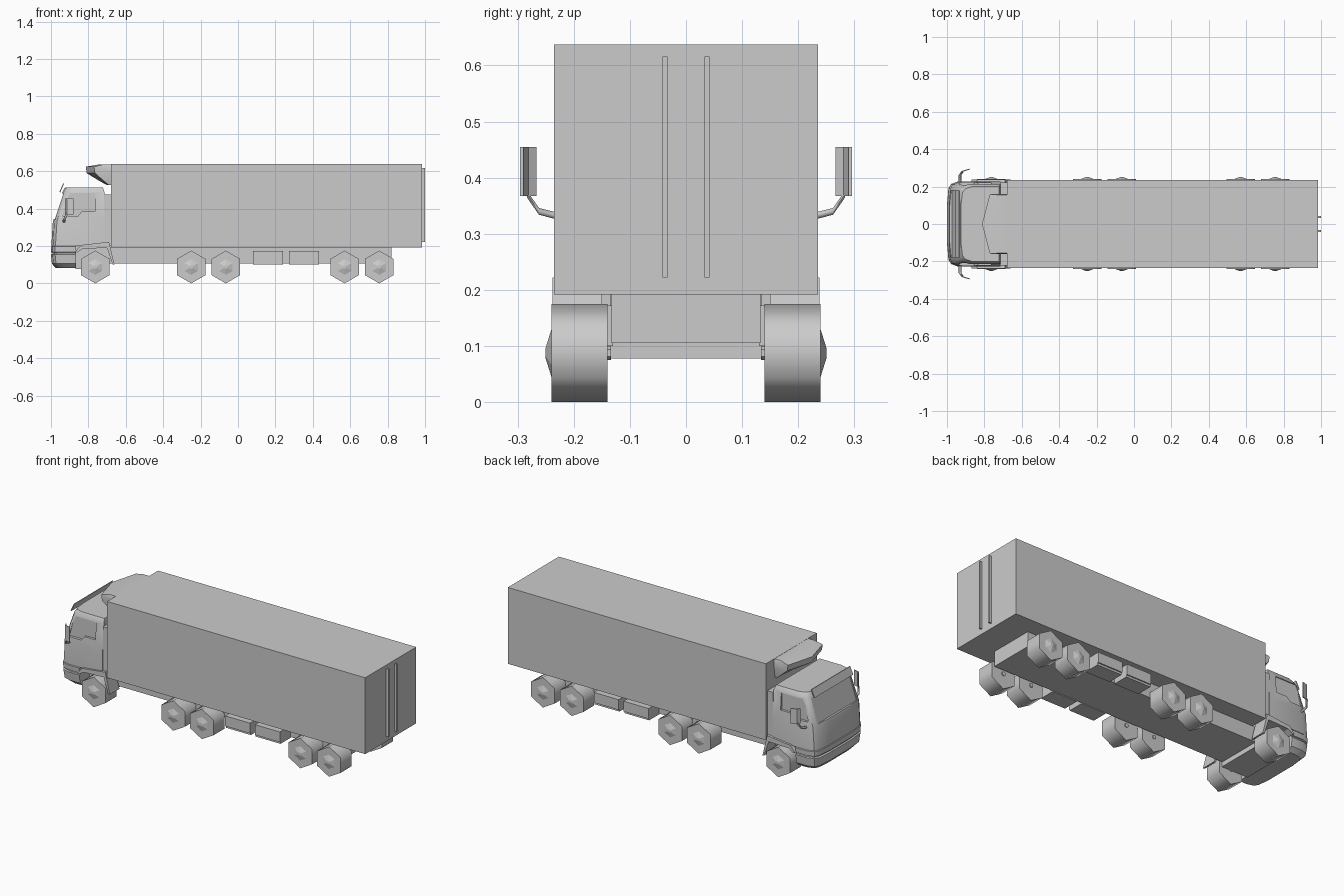
import bpy, bmesh, math
from mathutils import Vector

if "Cube" in bpy.data.objects:
    bpy.data.objects.remove(bpy.data.objects["Cube"])

grey = bpy.data.materials.new("plain grey")
grey.use_nodes = True
GREY = (0.6, 0.6, 0.6, 1)
grey.diffuse_color = GREY
grey.node_tree.nodes["Principled BSDF"].inputs["Base Color"].default_value = GREY


def finish(name, bm, mirror=False, smooth=0):
    bmesh.ops.recalc_face_normals(bm, faces=bm.faces)
    mesh = bpy.data.meshes.new(name)
    bm.to_mesh(mesh)
    bm.free()
    mesh.materials.append(grey)
    ob = bpy.data.objects.new(name, mesh)
    bpy.context.collection.objects.link(ob)
    if mirror:
        m = ob.modifiers.new("mirror", 'MIRROR')
        m.use_axis = (False, True, False)
        m.use_mirror_merge = False
    if smooth:
        bpy.ops.object.select_all(action='DESELECT')
        ob.select_set(True)
        bpy.context.view_layer.objects.active = ob
        bpy.ops.object.shade_smooth_by_angle(angle=math.radians(smooth))
    return ob


def loft(name, rings, **kw):
    """Skin closed rings of equal length and cap both ends."""
    bm = bmesh.new()
    vs = [[bm.verts.new(p) for p in r] for r in rings]
    n = len(vs[0])
    for a, b in zip(vs, vs[1:]):
        for i in range(n):
            bm.faces.new((a[i], a[(i + 1) % n], b[(i + 1) % n], b[i]))
    bm.faces.new(vs[0])
    bm.faces.new(vs[-1])
    return finish(name, bm, **kw)


def side_prism(name, pts, y0, y1, **kw):
    return loft(name, [[(x, y, z) for x, z in pts] for y in (y0, y1)], **kw)


def box(name, x0, x1, y0, y1, z0, z1, **kw):
    return side_prism(name, [(x0, z0), (x1, z0), (x1, z1), (x0, z1)], y0, y1, **kw)


def footprint(front, back, half, z):
    """Plan outline with a bowed front and rounded corners."""
    side = [(front, 0.1), (front + 0.008, 0.84 * half), (front + 0.022, 0.94 * half),
            (front + 0.06, half), (back, half)]
    return [(x, -y, z) for x, y in reversed(side)] + [(x, y, z) for x, y in side]


def cut(target, cutter):
    cutter.hide_render = True
    cutter.hide_set(True)
    m = target.modifiers.new("cut", 'BOOLEAN')
    m.operation, m.object, m.solver = 'DIFFERENCE', cutter, 'EXACT'


# Cargo body, door bars and chassis
box("cargo_body", -0.68, 0.985, -0.235, 0.235, 0.192, 0.637)
box("door_bar", 0.985, 1.0, 0.033, 0.042, 0.222, 0.616, mirror=True)
box("chassis", -0.9, 0.82, -0.133, 0.133, 0.105, 0.192)

# Cab shell
cab = loft("cab", [footprint(f, b, h, z) for f, b, h, z in [
    (-0.998, -0.715, 0.226, 0.2), (-0.99, -0.715, 0.226, 0.33),
    (-0.938, -0.715, 0.213, 0.49), (-0.925, -0.722, 0.2, 0.513)]], smooth=35)

# Recessed windows
window = [(-0.908, 0.482), (-0.765, 0.482), (-0.765, 0.385),
          (-0.835, 0.385), (-0.855, 0.36), (-0.94, 0.36)]
cut(cab, side_prism("side_window_cutter", window, 0.208, 0.3, mirror=True))
screen = [(-1.05, 0.345), (-0.974, 0.345), (-0.93, 0.48), (-1.05, 0.48)]
cut(cab, side_prism("windscreen_cutter", screen, -0.178, 0.178))

# Lower cab: bumper with a groove around it
bumper = [(-0.975, 0.195, 0.082), (-0.995, 0.22, 0.105), (-1.0, 0.226, 0.155),
          (-0.992, 0.22, 0.158), (-0.992, 0.22, 0.164), (-1.0, 0.226, 0.167),
          (-1.0, 0.228, 0.196), (-0.99, 0.22, 0.202)]
loft("bumper", [footprint(f, -0.865, h, z) for f, h, z in bumper], smooth=30)
box("cab_floor", -0.87, -0.7, -0.135, 0.135, 0.078, 0.2)

# Sun visor above the windscreen
side_prism("sun_visor", [(-0.955, 0.49), (-0.935, 0.533), (-0.93, 0.533), (-0.95, 0.487)],
           -0.178, 0.178)

# Fairings behind the cab and the cooling unit over it
box("rear_fairing", -0.716, -0.678, 0.155, 0.222, 0.2, 0.475, mirror=True)


def unit_ring(z, nose, shoulder, half):
    return [(-0.68, -half, z), (shoulder, -half, z), (nose, 0, z),
            (shoulder, half, z), (-0.68, half, z)]


loft("cooling_unit", [unit_ring(0.525, -0.7, -0.69, 0.15), unit_ring(0.55, -0.745, -0.72, 0.155),
                      unit_ring(0.59, -0.81, -0.765, 0.16), unit_ring(0.624, -0.813, -0.77, 0.16),
                      unit_ring(0.636, -0.74, -0.72, 0.155)], smooth=25)

# Front mudguards
guard = [(-0.87, 0.17), (-0.84, 0.205), (-0.69, 0.222), (-0.66, 0.1),
         (-0.67, 0.1), (-0.7, 0.19), (-0.83, 0.185), (-0.86, 0.165)]
side_prism("mudguard", guard, 0.15, 0.238, mirror=True)

# Mirrors: bent plates on angled arms
plate = [(-0.926, 0.268), (-0.915, 0.286), (-0.88, 0.296), (-0.88, 0.29), (-0.911, 0.281), (-0.921, 0.266)]
loft("door_mirror", [[(x, y, z) for x, y in plate] for z in (0.367, 0.455)], mirror=True)
path = [Vector(p) for p in ((-0.93, 0.215, 0.328), (-0.93, 0.262, 0.34), (-0.915, 0.283, 0.37))]
loft("mirror_arm", [[p + Vector((0.007 * math.cos(a), 0, 0.007 * math.sin(a)))
                     for a in (i * math.tau / 6 for i in range(6))] for p in path],
     mirror=True, smooth=65)

# Wheels: six-sided tyres with a raised hub on the outside and inside
for n, x in enumerate((-0.763, -0.25, -0.065, 0.57, 0.755), 1):
    def hexagon(r, y):
        return [(x + r * math.sin(i * math.tau / 6), y, 0.0875 + r * math.cos(i * math.tau / 6))
                for i in range(6)]
    loft(f"tyre_{n}", [hexagon(0.0875, 0.14), hexagon(0.0875, 0.24)], mirror=True, smooth=65)
    loft(f"hub_{n}", [hexagon(0.012, 0.134), hexagon(0.012, 0.236), hexagon(0.042, 0.24),
                      hexagon(0.01, 0.25)], mirror=True)

# Side lockers with a thin lower lip
for n, x in enumerate((0.08, 0.272), 1):
    box(f"locker_{n}", x, x + 0.16, 0.13, 0.232, 0.112, 0.172, mirror=True)
    box(f"locker_lip_{n}", x, x + 0.16, 0.13, 0.225, 0.1, 0.112, mirror=True)
